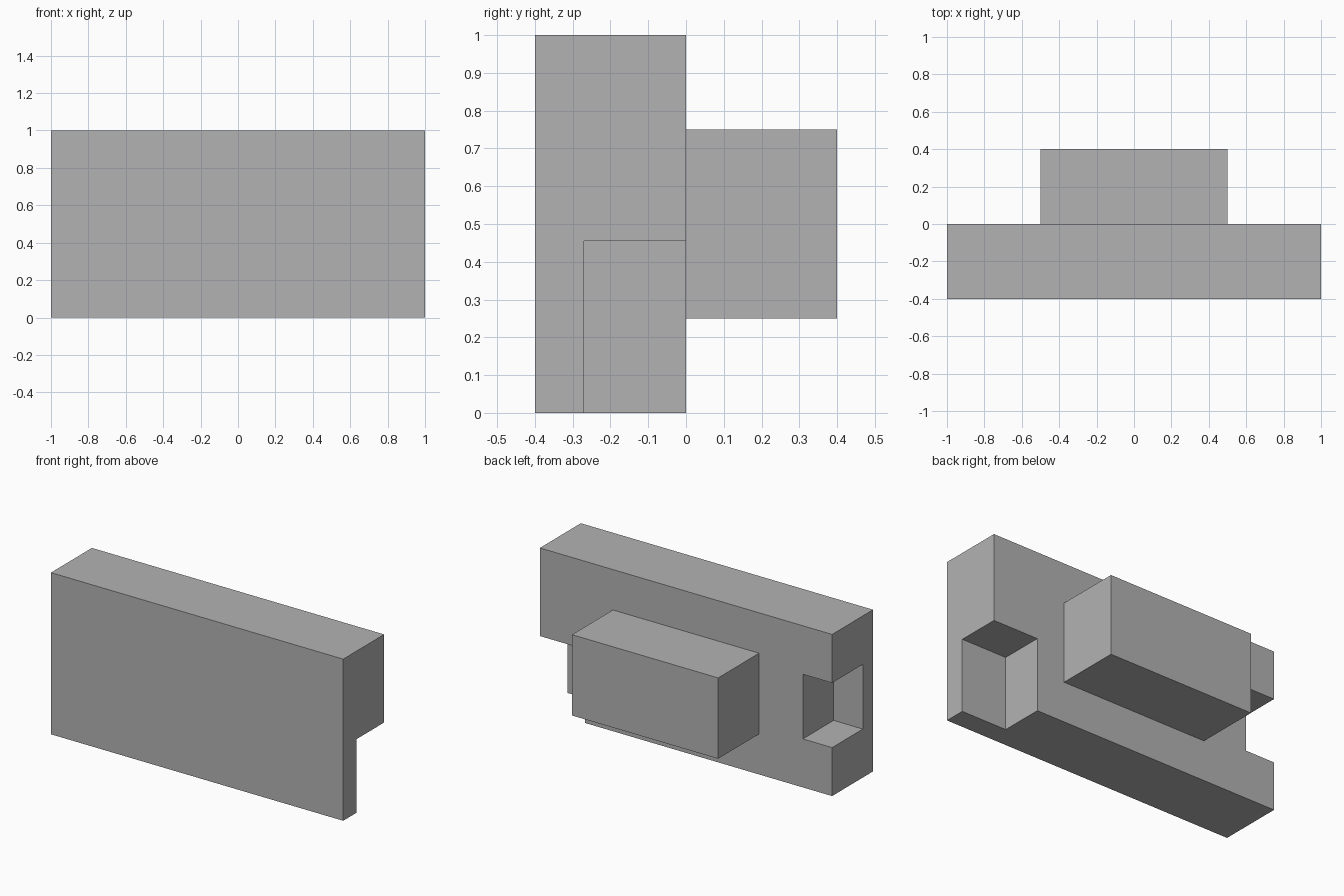
import bpy
from mathutils import Vector

cube = bpy.data.objects.get("Cube")
if cube:
    bpy.data.objects.remove(cube, do_unlink=True)

# Single matte grey
grey = bpy.data.materials.new("mid_grey")
grey.use_nodes = True
colour = (0.45, 0.45, 0.45, 1)
grey.diffuse_color = colour
grey.node_tree.nodes["Principled BSDF"].inputs["Base Color"].default_value = colour


def box(name, low, high):
    """Box between two opposite corners."""
    low, high = Vector(low), Vector(high)
    bpy.ops.mesh.primitive_cube_add(size=1, location=(low + high) / 2)
    obj = bpy.context.object
    obj.name = name
    obj.scale = high - low
    bpy.ops.object.transform_apply(location=True, rotation=True, scale=True)
    obj.data.materials.append(grey)
    return obj


def cut(target, low, high):
    """Cut a box-shaped notch out of the target."""
    cutter = box("notch_cutter", low, high)
    cutter.hide_render = True
    mod = target.modifiers.new("notch", 'BOOLEAN')
    mod.operation = 'DIFFERENCE'
    mod.solver = 'EXACT'
    mod.object = cutter
    bpy.context.view_layer.objects.active = target
    bpy.ops.object.modifier_apply(modifier=mod.name)
    bpy.data.objects.remove(cutter, do_unlink=True)


# Upright slab
slab = box("slab", (-1, -0.4, 0), (1, 0, 1))

# Lower rear corner notch and mid-height side notch, cutters overshoot outside
cut(slab, (0.69, -0.27, -0.1), (1.1, 0.1, 0.455))
cut(slab, (-1.1, -0.3, 0.3), (-0.8, 0.1, 0.7))

# Block projecting from the back
box("back_block", (-0.5, 0, 0.25), (0.5, 0.4, 0.75))
